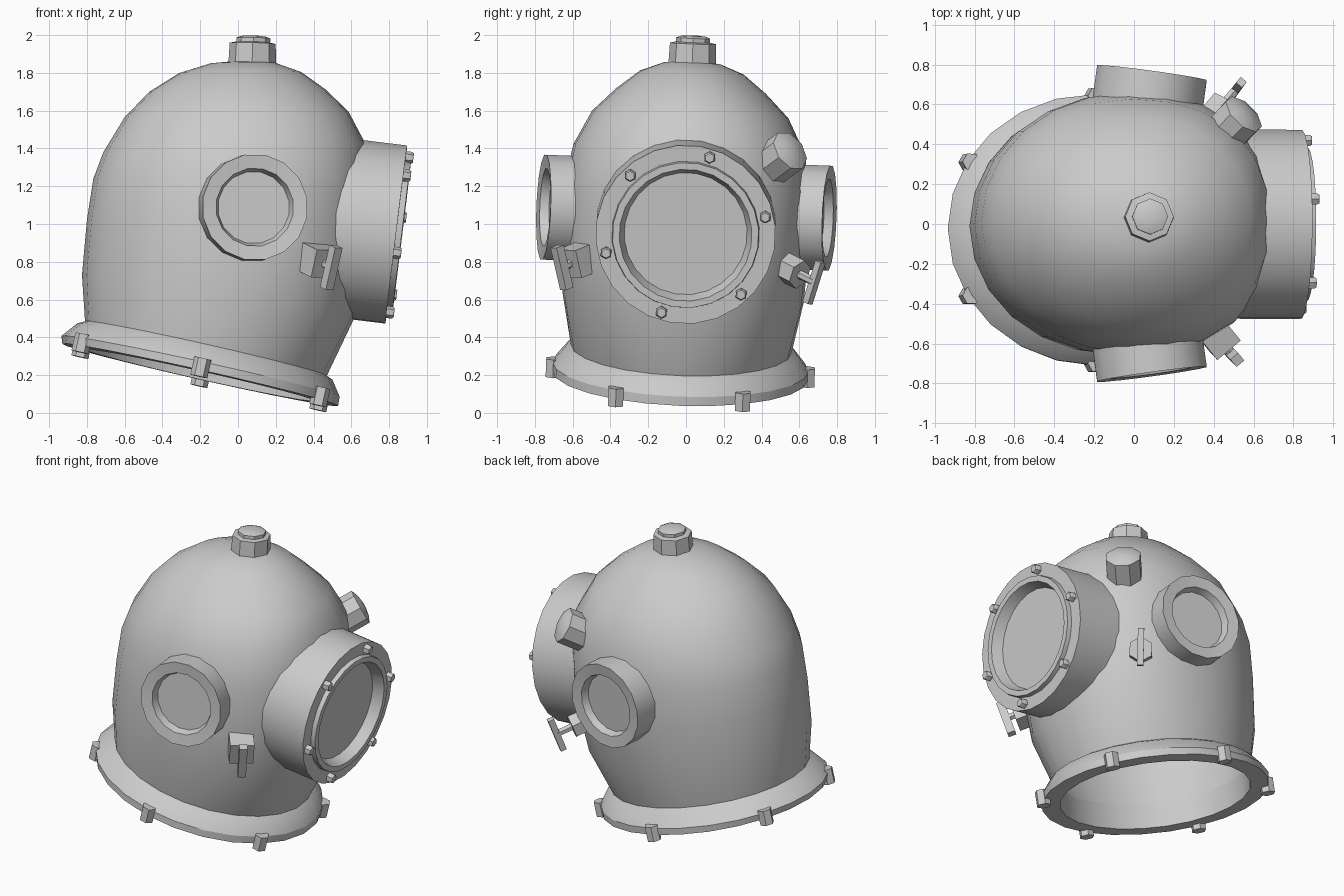
import bpy, bmesh
from math import sin, cos, pi, radians
from mathutils import Vector, Matrix

if "Cube" in bpy.data.objects:
    bpy.data.objects.remove(bpy.data.objects["Cube"])

# Whole helmet leans slightly sideways about the x axis
PIVOT = Vector((0, 0, 1))
ROLL = Matrix.Translation(PIVOT) @ Matrix.Rotation(radians(-2.2), 4, 'X') @ Matrix.Translation(-PIVOT)

metal = bpy.data.materials.new("grey metal")
metal.diffuse_color = (0.6, 0.6, 0.6, 1)
metal.use_nodes = True
metal.node_tree.nodes["Principled BSDF"].inputs["Base Color"].default_value = metal.diffuse_color


def finish(name, bm):
    bmesh.ops.recalc_face_normals(bm, faces=bm.faces)
    bm.transform(ROLL)
    me = bpy.data.meshes.new(name)
    bm.to_mesh(me)
    bm.free()
    me.materials.append(metal)
    me.shade_smooth()
    me.set_sharp_from_angle(angle=radians(32))
    ob = bpy.data.objects.new(name, me)
    bpy.context.collection.objects.link(ob)
    return ob


def loft(name, rings, sides, closed=False, caps=False):
    """Rings are lists of points with equal counts."""
    bm = bmesh.new()
    vs = [[bm.verts.new(p) for p in r] for r in rings]
    pairs = list(zip(vs, vs[1:]))
    if closed:
        pairs.append((vs[-1], vs[0]))
    for a, b in pairs:
        for i in range(sides):
            j = (i + 1) % sides
            bm.faces.new((a[i], a[j], b[j], b[i]))
    if caps:
        bm.faces.new(vs[0])
        bm.faces.new(vs[-1])
    return finish(name, bm)


def tilted_ring(l, r, ry, n=2.0, sides=24):
    """Ellipse through left and right silhouette points (x, z); n > 2 fills out the face side."""
    l, r = Vector((l[0], 0, l[1])), Vector((r[0], 0, r[1]))
    c, h = (l + r) / 2, (r - l) / 2
    pts = []
    for i in range(sides):
        ca, sa = cos(2 * pi * i / sides), sin(2 * pi * i / sides)
        f = (abs(ca) ** n + abs(sa) ** n) ** (-1 / n) if ca > 0 else 1
        pts.append(c + h * ca * f + Vector((0, ry * sa * f, 0)))
    return pts


def turned(name, profile, sides, origin, axis, phase=0.5):
    """Profile of (radius, height) turned round an axis."""
    q = Vector(axis).to_track_quat('Z', 'Y')
    rings = [[Vector(origin) + q @ Vector((r * cos(2 * pi * (i + phase) / sides),
                                           r * sin(2 * pi * (i + phase) / sides), h))
              for i in range(sides)] for r, h in profile]
    return loft(name, rings, sides, caps=True)


# Dome: hollow shell, outer rings up and shrunken rings inside
dome = [((-.81, .485), (.47, .195), .585), ((-.826, .73), (.615, .50), .64, 2.25),
        ((-.80, 1.02), (.68, .85), .655, 2.45), ((-.766, 1.24), (.692, 1.17), .65, 2.45),
        ((-.713, 1.38), (.678, 1.42), .612, 2.3), ((-.60, 1.566), (.585, 1.595), .52, 2.15),
        ((-.47, 1.70), (.465, 1.712), .395), ((-.31, 1.80), (.335, 1.805), .275),
        ((-.15, 1.85), (.20, 1.853), .15), ((.03, 1.868), (.05, 1.868), .01)]
outer = [tilted_ring(*d) for d in dome]
mid = Vector((-.07, 0, .9))
inner = [[mid + (p - mid) * .965 for p in r] for r in outer]
loft("helmet_dome", inner[::-1] + outer, 24, caps=True)

# Flared neck flange
loft("neck_flange", [tilted_ring(*d) for d in (
    ((-.80, .487), (.465, .20), .58), ((-.85, .474), (.50, .175), .615),
    ((-.935, .407), (.538, .085), .68), ((-.93, .365), (.53, .037), .68),
    ((-.81, .335), (.41, .062), .575), ((-.784, .4995), (.451, .22), .5645))], 24, closed=True)

# Bolts round the flange
tilt = Matrix.Rotation(radians(12.6), 3, 'Y')
for k in range(6):
    a = radians(30 + 60 * k)
    p = Vector((-.2, 0, .2)) + tilt @ Vector((.745 * cos(a), .672 * sin(a), 0))
    turned(f"flange_bolt_{k + 1}", [(.046, -.034), (.046, .064)], 6, p, tilt @ Vector((0, 0, 1)))

# Front window with raised lip and recessed pane
axis = Vector((.9925, 0, -.122)).normalized()
face = Vector((.838, 0, .944))
turned("front_window", [(.477, -.42), (.477, 0), (.392, 0), (.388, .03), (.352, .03),
                        (.326, -.04)], 24, face, axis)
u = Vector((0, 1, 0))
v = axis.cross(u)
for k in range(6):
    a = radians(15 + 60 * k)
    turned(f"front_window_bolt_{k + 1}", [(.032, -.01), (.032, .03), (.025, .04)], 6,
           face + .432 * (cos(a) * u + sin(a) * v), axis)

for s, side in ((-1, "right"), (1, "left")):
    # Side window
    turned(f"{side}_window", [(.283, -.35), (.283, 0), (.208, -.008), (.192, -.055)], 16,
           (.09, .757 * s, 1.06), (.135, .99 * s, 0))
    # Tap: square body with close handle on the right, hexagonal with a stem on the left
    ax = Vector((.6, .72 * s, -.33)).normalized()
    up = (Vector((0, 0, 1)) - ax.z * ax).normalized()
    if s < 0:
        body, r, sides, reach, bar = Vector((.425, -.565, .785)), .108, 4, .115, .036
    else:
        body, r, sides, reach, bar = Vector((.415, .57, .775)), .08, 6, .165, .028
    turned(f"{side}_tap_body", [(r, -.14), (r, .06)], sides, body, ax)
    turned(f"{side}_tap_stem", [(.024, 0), (.024, reach)], 6, body, ax)
    turned(f"{side}_tap_handle", [(bar, -.12), (bar, .115)], 4, body + ax * reach, up)

# Top valve: collar and domed cap
turned("top_collar", [(.127, -.06), (.122, .095), (.09, .102)], 8,
       (.075, 0, 1.862), (.03, 0, 1), 0)
turned("top_cap", [(.09, 0), (.09, .04), (.065, .05), (.02, .054)], 8,
       (.08, 0, 1.945), (.03, 0, 1), 0)

# Exhaust valve knob on the upper front
turned("exhaust_valve", [(.115, -.22), (.115, -.022), (.07, -.004), (.02, .004)], 8,
       (.565, .55, 1.42), (.6, .6, .48))
